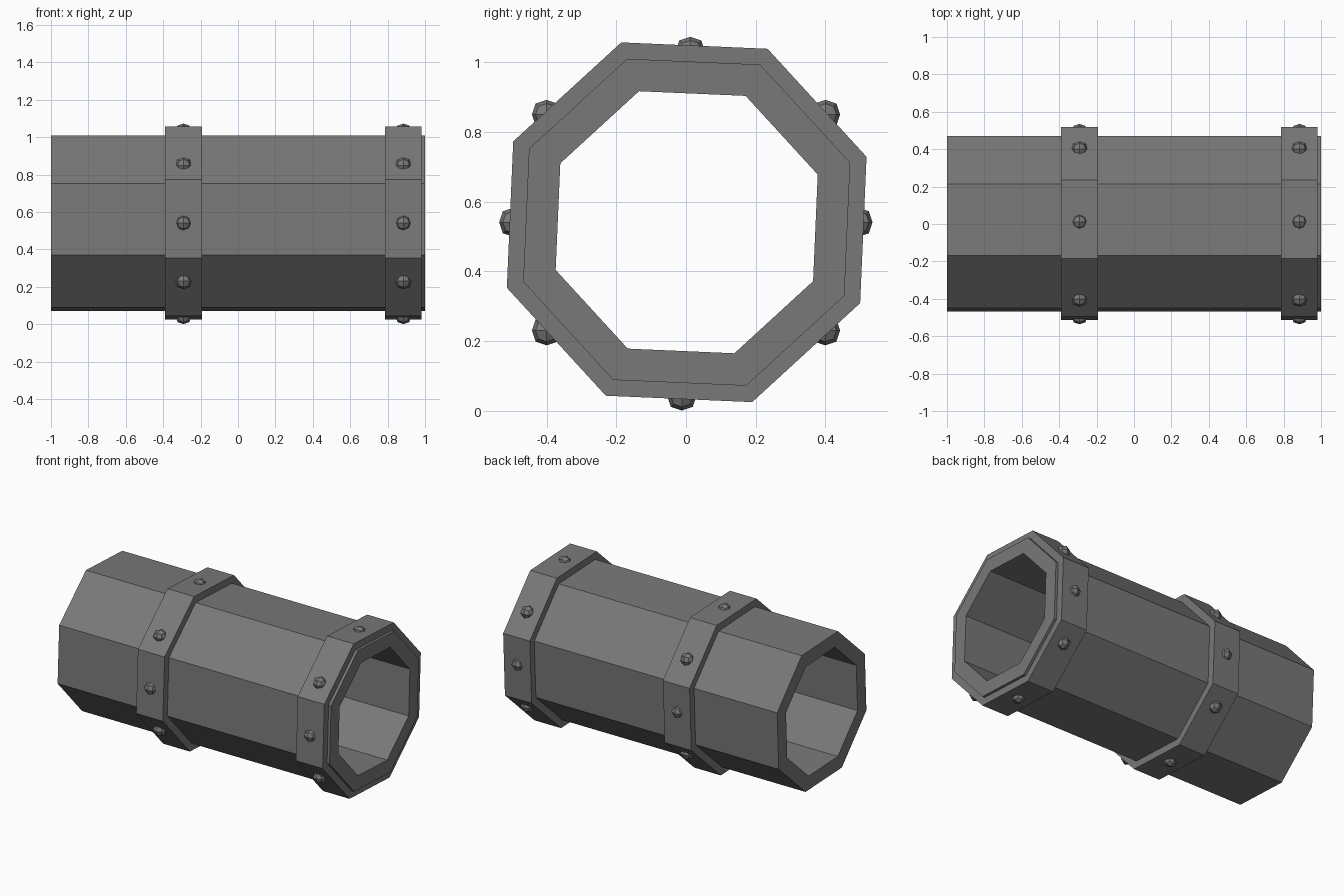
import bpy, bmesh, math

if "Cube" in bpy.data.objects:
    bpy.data.objects.remove(bpy.data.objects["Cube"])

CZ = 0.541            # height of the pipe axis
CY = 0.002
SIDES = 8
TURN = math.radians(20)

dark = bpy.data.materials.new("dark_metal")
dark.diffuse_color = (0.19, 0.19, 0.19, 1)
dark.use_nodes = True
dark.node_tree.nodes["Principled BSDF"].inputs["Base Color"].default_value = dark.diffuse_color


def octagon_ring(name, x0, x1, r_out, r_in):
    """Hollow eight-sided tube running along x."""
    bm = bmesh.new()
    loops = []
    for x, r in ((x0, r_out), (x1, r_out), (x1, r_in), (x0, r_in)):
        loops.append([bm.verts.new((x,
                                    CY + r * math.cos(TURN + i * math.tau / SIDES),
                                    CZ + r * math.sin(TURN + i * math.tau / SIDES)))
                      for i in range(SIDES)])
    for k in range(4):
        a, b = loops[k], loops[(k + 1) % 4]
        for i in range(SIDES):
            j = (i + 1) % SIDES
            bm.faces.new((a[i], a[j], b[j], b[i]))
    bmesh.ops.recalc_face_normals(bm, faces=bm.faces)
    mesh = bpy.data.meshes.new(name)
    bm.to_mesh(mesh)
    bm.free()
    mesh.materials.append(dark)
    ob = bpy.data.objects.new(name, mesh)
    bpy.context.collection.objects.link(ob)


def rivet(name, x, y, z):
    """Faceted stud (rounded cube) sunk halfway into a band."""
    bpy.ops.mesh.primitive_cube_add(size=0.084, location=(x, y, z))
    ob = bpy.context.object
    ob.name = name
    ob.data.materials.append(dark)
    sub = ob.modifiers.new("round", 'SUBSURF')
    sub.levels = sub.render_levels = 1
    sub.use_limit_surface = False


# Main pipe
octagon_ring("pipe", -1.0, 1.0, 0.499, 0.40)

# Bands, each with eight rivets
rivet_spots = [(0.493, CZ), (0.40, 0.85), (0.012, 1.031), (-0.40, 0.85),
               (-0.494, CZ), (-0.40, 0.23), (-0.012, 0.043), (0.40, 0.23)]
for label, x in (("middle", -0.291), ("end", 0.884)):
    octagon_ring(label + "_band", x - 0.098, x + 0.098, 0.549, 0.497)
    for n, (y, z) in enumerate(rivet_spots):
        rivet(f"{label}_rivet_{n + 1}", x, y, z)
